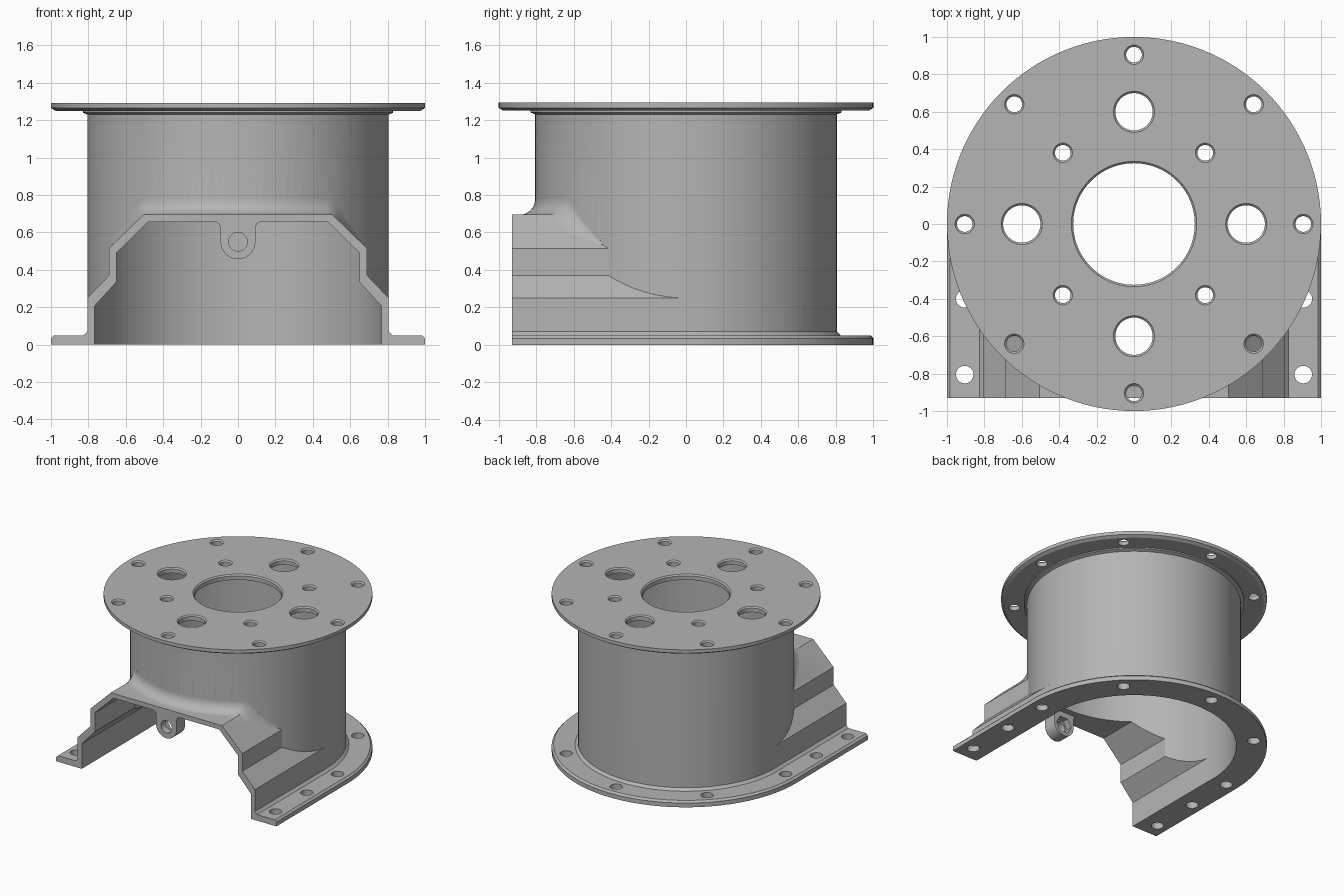
import bpy, bmesh
from math import sin, cos, pi, sqrt
from mathutils import Vector

if "Cube" in bpy.data.objects:
    bpy.data.objects.remove(bpy.data.objects["Cube"], do_unlink=True)

GREY = (0.46, 0.46, 0.46, 1)
mat = bpy.data.materials.new("cast grey")
mat.use_nodes = True
mat.diffuse_color = GREY
mat.node_tree.nodes["Principled BSDF"].inputs["Base Color"].default_value = GREY

FRONT, FAR, WALL, DECK = -0.93, -1.1, 0.805, 1.25


def loft(bm, rings):
    """Skin closed rings of equal length and cap both ends."""
    loops = [[bm.verts.new(p) for p in ring] for ring in rings]
    n = len(loops[0])
    for a, b in zip(loops, loops[1:]):
        for i in range(n):
            j = (i + 1) % n
            bm.faces.new((a[i], a[j], b[j], b[i]))
    bm.faces.new(loops[0][::-1])
    bm.faces.new(loops[-1])


def make(name, *lofts):
    bm = bmesh.new()
    for rings in lofts:
        loft(bm, rings)
    bmesh.ops.recalc_face_normals(bm, faces=bm.faces)
    mesh = bpy.data.meshes.new(name)
    bm.to_mesh(mesh)
    bm.free()
    mesh.materials.append(mat)
    ob = bpy.data.objects.new(name, mesh)
    bpy.context.collection.objects.link(ob)
    return ob


def turned(profile, x=0, y=0, n=120):
    return [[(x + r * cos(2 * pi * i / n), y + r * sin(2 * pi * i / n), z)
             for i in range(n)] for r, z in profile]


def along_y(points, y0, y1):
    return [[(x, y, z) for x, z in points] for y in (y0, y1)]


def mirrored(half):
    return half + [(-x, z) for x, z in reversed(half)]


def disc_xz(r, z, n):
    return [(r * cos(2 * pi * i / n), z + r * sin(2 * pi * i / n)) for i in range(n)]


def arch_plan(r, z, n=60):
    """Half circle at the back with straight legs to the front."""
    back = [(r * cos(pi * i / n), r * sin(pi * i / n), z) for i in range(n + 1)]
    return back + [(-r, FAR, z), (r, FAR, z)]


def combine(body, other, operation):
    mod = body.modifiers.new(operation, "BOOLEAN")
    mod.operation, mod.solver, mod.object = operation, "EXACT", other
    bpy.ops.object.select_all(action="DESELECT")
    body.select_set(True)
    bpy.context.view_layer.objects.active = body
    bpy.ops.object.modifier_apply(modifier=mod.name)
    bpy.data.objects.remove(other, do_unlink=True)


# Drum with top flange
housing = make("flanged_housing", turned([
    (WALL, 0.02), (WALL, 1.23), (0.83, 1.24), (0.83, DECK), (0.975, DECK),
    (1, 1.265), (1, 1.293)]))

# Arched base flange with chamfered rim and root
combine(housing, make("base_flange", [arch_plan(r, z) for r, z in (
    (1, 0), (1, 0.035), (0.985, 0.05), (0.825, 0.05), (0.8, 0.075))]), "UNION")

# Stepped tunnel towards the front
outer = [(WALL, 0.02), (WALL, 0.25), (0.69, 0.37), (0.69, 0.515), (0.505, 0.695)]
inner = [(0.768, -0.1), (0.768, 0.205), (0.65, 0.335), (0.65, 0.49), (0.48, 0.657)]
combine(housing, make("tunnel", along_y(mirrored(outer), FAR, 0)), "UNION")


# Concave fillet where the tunnel roof meets the drum
def roof(x):
    return 0.695 - max(0, abs(x) - 0.505) * 0.973


def fillet_section(a):
    r_max = 0.085 * min(1, max(0.15, (0.68 - abs(WALL * sin(a))) / 0.15))
    pts = []
    for k in range(9):
        d = r_max * (1 - cos(pi / 2 * k / 8))
        r = WALL + d
        z = roof(r * sin(a)) + r_max - sqrt(max(0, r_max ** 2 - (r_max - d) ** 2))
        pts.append((r * sin(a), -r * cos(a), z - 0.001))
    for r in (WALL + r_max, 0.785):
        pts.append((r * sin(a), -r * cos(a), roof(r * sin(a)) - 0.03))
    x, y = 0.785 * sin(a), -0.785 * cos(a)
    return pts + [(x, y, pts[0][2])]


combine(housing, make("roof_fillet", [fillet_section(0.98 * (i / 24 - 1))
                                      for i in range(49)]), "UNION")

# Hollow inside
combine(housing, make("drum_cavity", turned([(0.77, -0.1), (0.77, DECK)])), "DIFFERENCE")
combine(housing, make("tunnel_cavity", along_y(mirrored(inner), -1.3, 0)), "DIFFERENCE")

# Hanging lug with rounded end and flared root
lug = [(0.12, 0.675), (0.12, 0.657), (0.1, 0.645), (0.093, 0.625)]
lug += [(0.093 * cos(pi / 2 * i / 10), 0.55 - 0.093 * sin(pi / 2 * i / 10)) for i in range(10)]
lug = lug + [(0, 0.457)] + [(-x, z) for x, z in reversed(lug)]
combine(housing, make("lug", along_y(lug, FAR, -0.82)), "UNION")

# Trim the front flush
box = [(-2, -0.2), (2, -0.2), (2, 1), (-2, 1)]
combine(housing, make("front_trim", along_y(box, -2, FRONT)), "DIFFERENCE")

# Lug bore and hexagonal nut pocket
combine(housing, make("lug_bore", along_y(disc_xz(0.05, 0.55, 32), -1, -0.8)), "DIFFERENCE")
combine(housing, make("nut_pocket", along_y(disc_xz(0.072, 0.55, 6), -0.87, -0.8)), "DIFFERENCE")


# Chamfered holes in the top plate, plain holes in the base flange
def top_hole(r, x, y, n=40):
    return turned([(r - 0.01, 1.15), (r - 0.01, 1.283), (r, 1.293), (r, 1.4)], x, y, n)


def base_hole(x, y):
    return turned([(0.047, -0.1), (0.047, 0.15)], x, y, 32)


holes = [top_hole(0.335, 0, 0, 96)]
for k in range(8):
    c, s = cos(pi * k / 4), sin(pi * k / 4)
    holes.append(top_hole(0.052, 0.905 * c, 0.905 * s))
    holes.append(top_hole(0.11, 0.6 * c, 0.6 * s) if k % 2 == 0
                 else top_hole(0.052, 0.538 * c, 0.538 * s))
    if k <= 4:
        holes.append(base_hole(0.905 * c, 0.905 * s))
for side in (-1, 1):
    for y in (-0.4, -0.805):
        holes.append(base_hole(side * 0.905, y))
combine(housing, make("bolt_holes", *holes), "DIFFERENCE")

housing.select_set(True)
bpy.context.view_layer.objects.active = housing
bpy.ops.object.shade_smooth_by_angle(angle=pi / 6)
